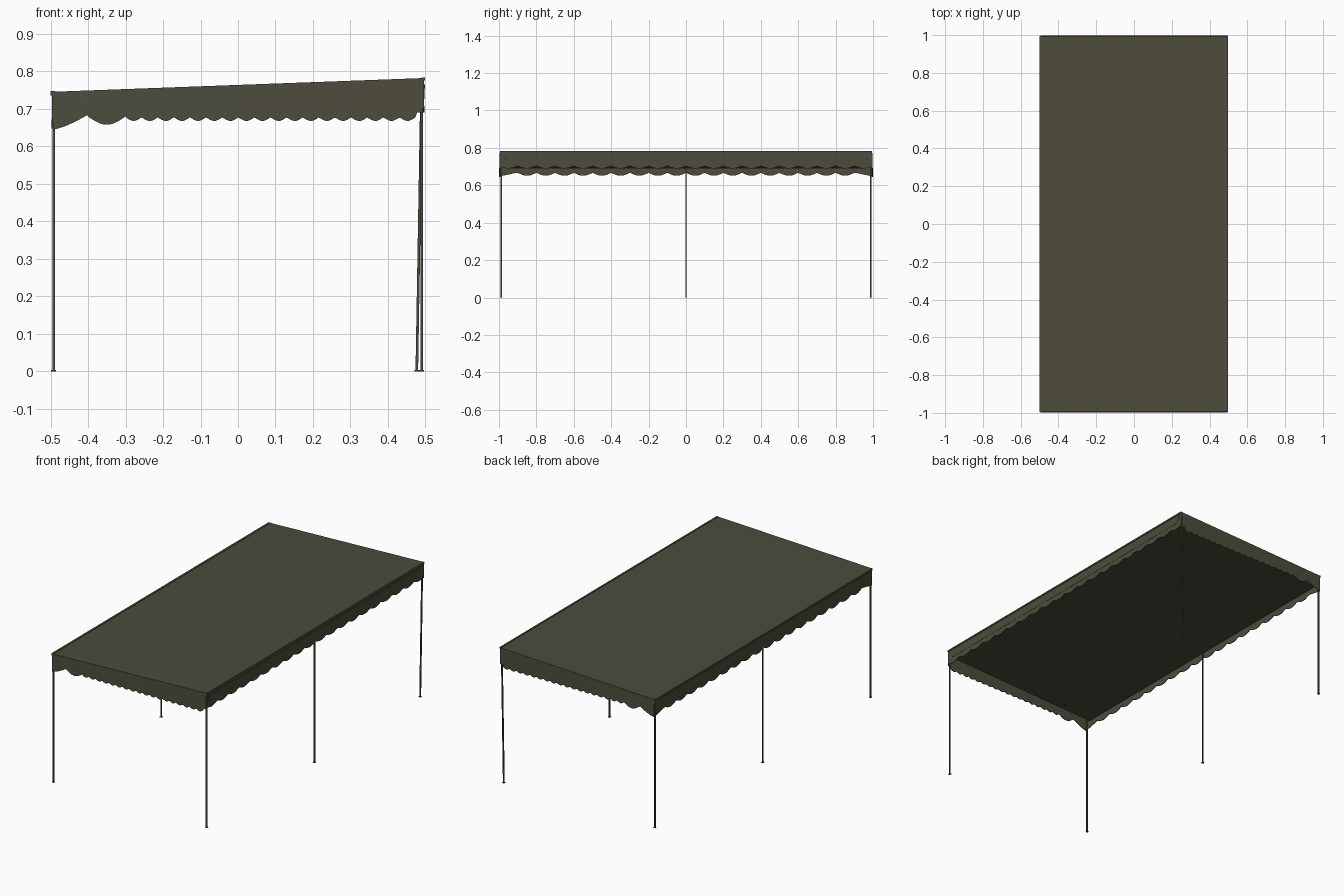
import bpy, bmesh, math

if "Cube" in bpy.data.objects:
    bpy.data.objects.remove(bpy.data.objects["Cube"])


def material(name, colour):
    m = bpy.data.materials.new(name)
    m.use_nodes = True
    m.diffuse_color = colour
    m.node_tree.nodes["Principled BSDF"].inputs["Base Color"].default_value = colour
    return m


olive = material("olive canvas", (0.073, 0.071, 0.045, 1))
X, Y = 0.494, 0.994      # half sizes of the canopy


def roof_z(x):
    return 0.764 + 0.037 * x


def finish(name, bm, thickness=0):
    bmesh.ops.recalc_face_normals(bm, faces=bm.faces)
    mesh = bpy.data.meshes.new(name)
    bm.to_mesh(mesh)
    bm.free()
    mesh.materials.append(olive)
    ob = bpy.data.objects.new(name, mesh)
    bpy.context.collection.objects.link(ob)
    if thickness:
        mod = ob.modifiers.new("cloth thickness", "SOLIDIFY")
        mod.thickness = thickness
        mod.offset = 0
    return ob


def sheet(name, rows):
    """Skin a list of equally long point rows into a thin cloth."""
    bm = bmesh.new()
    grid = [[bm.verts.new(p) for p in row] for row in rows]
    for a, b in zip(grid, grid[1:]):
        for i in range(len(a) - 1):
            bm.faces.new((a[i], a[i + 1], b[i + 1], b[i]))
    return finish(name, bm, 0.003)


def hull(name, rings):
    """Closed solid through rings of four corners."""
    bm = bmesh.new()
    loops = [[bm.verts.new(p) for p in ring] for ring in rings]
    for a, b in zip(loops, loops[1:]):
        for i in range(4):
            j = (i + 1) % 4
            bm.faces.new((a[i], a[j], b[j], b[i]))
    bm.faces.new(loops[0])
    bm.faces.new(loops[-1])
    return finish(name, bm)


def bar(name, a, b, width):
    """Square bar between two points."""
    h = width / 2
    along_y = abs(b[1] - a[1]) > abs(b[2] - a[2])
    rings = []
    for p in (a, b):
        offsets = [(u, 0, v) if along_y else (u, v, 0)
                   for u, v in ((-h, -h), (h, -h), (h, h), (-h, h))]
        rings.append([[c + o for c, o in zip(p, off)] for off in offsets])
    return hull(name, rings)


def slab_ring(x0, x1, y, drop):
    return [(px, py, roof_z(px) - drop)
            for px, py in ((x0, -y), (x1, -y), (x1, y), (x0, y))]


# Canopy: flat top, with a padded lining that bulges past the high side
hull("canopy_roof", [slab_ring(-X, X, Y, 0),
                     slab_ring(-X, X, Y, 0.016),
                     slab_ring(-0.492, 0.4985, 0.975, 0.018),
                     slab_ring(-0.488, 0.4975, 0.962, 0.056)])


def lobe(s, period, low, depth):
    """Height of a hem made of rounded lobes with pointed gaps."""
    return low + depth * (1 - math.sin(math.pi * ((s / period) % 1)))


def end_hem(x):
    if x < -0.4:                       # long pointed corner tab
        return 0.645 + 0.04 * ((x + X) / (X - 0.4)) ** 1.4
    if x < -0.3:
        return lobe(x + 0.4, 0.1, 0.658, 0.022)
    if x > 0.475:
        return 0.69
    return lobe(x + 0.3, 0.043, 0.668, 0.01)


def low_hem(y):
    if abs(y) > 0.9:
        return 0.648 + 0.02 * (Y - abs(y)) / (Y - 0.9)
    return lobe(y + 0.9, 0.1, 0.651, 0.016)


def high_hem(y):
    return lobe(y + 0.9, 0.1, 0.69, 0.014)


# Scalloped valances on the two short ends
n = 184
xs = [-X + 2 * X * i / n for i in range(n + 1)]
for label, side in (("front", -1), ("back", 1)):
    sheet(label + "_valance", [
        [(x, side * Y, roof_z(x)) for x in xs],
        [(x, side * (Y + 0.003), end_hem(x)) for x in xs]])

# Scalloped valances on the two long sides
n = 200
ys = [-Y + 2 * Y * i / n for i in range(n + 1)]
for label, x, hem in (("low", -X, low_hem), ("high", X, high_hem)):
    sheet(label + "_side_valance", [
        [(x, y, roof_z(x)) for y in ys],
        [(x * 1.003, y, hem(y)) for y in ys]])

# Edge rails under the cloth lips
for label, x, width in (("low", -X, 0.012), ("high", X, 0.009)):
    z = roof_z(x) - width / 2 + 0.002
    bar(label + "_edge_rail", (x, -Y, z), (x, Y, z), width)

# Posts with small foot plates; the back high post leans a little
for side, x in (("right", -0.492), ("left", 0.49)):
    for place, y in (("front", -0.987), ("middle", 0), ("back", 0.987)):
        foot = x - 0.013 if (side, place) == ("left", "back") else x
        bar(f"{place}_{side}_post", (foot, y, 0), (x, y, roof_z(x) - 0.02), 0.007)
        bar(f"{place}_{side}_foot_plate", (foot, y, 0), (foot, y, 0.003), 0.013)
